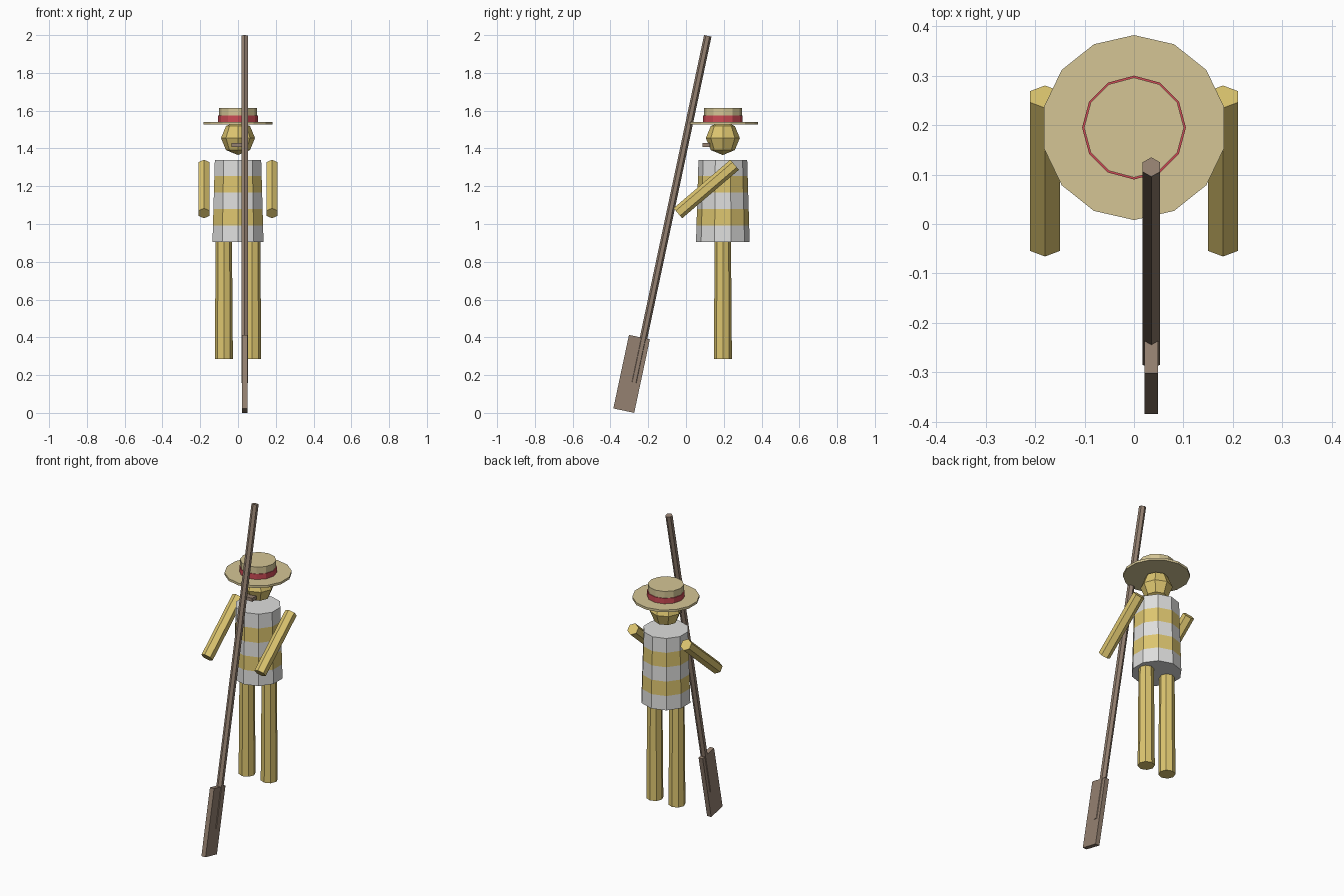
import bpy, bmesh
from math import radians, sin, cos
from mathutils import Matrix

if "Cube" in bpy.data.objects:
    bpy.data.objects.remove(bpy.data.objects["Cube"])


def material(name, rgb):
    m = bpy.data.materials.new(name)
    m.use_nodes = True
    m.diffuse_color = (*rgb, 1)
    m.node_tree.nodes["Principled BSDF"].inputs["Base Color"].default_value = (*rgb, 1)
    return m


yellow = material("warm yellow", (0.72, 0.56, 0.16))
straw = material("straw", (0.66, 0.56, 0.30))
white = material("off white", (0.73, 0.73, 0.72))
red = material("ribbon red", (0.60, 0.07, 0.09))
wood = material("brown wood", (0.30, 0.22, 0.165))

BODY_Y = 0.195


def finish(name, bm, mats, loc, tilt=0):
    """Turn a bmesh into an object; tilt leans its top towards +y."""
    mesh = bpy.data.meshes.new(name)
    bm.to_mesh(mesh)
    bm.free()
    for m in mats:
        mesh.materials.append(m)
    ob = bpy.data.objects.new(name, mesh)
    ob.location = loc
    ob.rotation_euler.x = -radians(tilt)
    bpy.context.collection.objects.link(ob)
    return ob


def rod(name, base, length, r0, r1, sides, mat, tilt=0):
    """Straight prism or taper rising from its base point."""
    bm = bmesh.new()
    bmesh.ops.create_cone(bm, cap_ends=True, segments=sides, radius1=r0, radius2=r1,
                          depth=length, matrix=Matrix.Translation((0, 0, length / 2)))
    return finish(name, bm, [mat], base, tilt)


def box(name, centre, size, mat, tilt=0):
    bm = bmesh.new()
    bmesh.ops.create_cube(bm, size=1, matrix=Matrix.Diagonal((*size, 1)))
    return finish(name, bm, [mat], centre, tilt)


# Legs and arms, mirrored left and right
for side, s in (("left", 1), ("right", -1)):
    rod(side + "_leg", (s * 0.075, BODY_Y, 0.285), 0.625, 0.048, 0.043, 8, yellow)
    rod(side + "_arm", (s * 0.18, -0.043, 1.057), 0.395, 0.035, 0.035, 6, yellow, 49.5)

# Striped torso: tapered prism cut into five bands
bm = bmesh.new()
height, bands = 0.435, 5
bmesh.ops.create_cone(bm, cap_ends=True, segments=10, radius1=0.142, radius2=0.129,
                      depth=height, matrix=Matrix.Translation((0, 0, height / 2)))
for i in range(1, bands):
    bmesh.ops.bisect_plane(bm, geom=bm.verts[:] + bm.edges[:] + bm.faces[:],
                           plane_co=(0, 0, height * i / bands), plane_no=(0, 0, 1))
for f in bm.faces:
    band = min(bands - 1, int(f.calc_center_median().z / height * bands))
    f.material_index = band % 2
finish("torso", bm, [white, yellow], (0, BODY_Y, 0.905))

# Head and mouth
bm = bmesh.new()
bmesh.ops.create_uvsphere(bm, u_segments=8, v_segments=4, radius=0.09)
finish("head", bm, [yellow], (0, BODY_Y, 1.455))
box("mouth", (0, 0.108, 1.417), (0.07, 0.04, 0.021), wood)

# Flat straw hat with ribbon
rod("hat_brim", (0, BODY_Y, 1.527), 0.014, 0.187, 0.187, 14, straw)
rod("hat_crown", (0, BODY_Y, 1.535), 0.08, 0.101, 0.101, 12, straw)
rod("hat_ribbon", (0, BODY_Y, 1.541), 0.033, 0.105, 0.105, 12, red)

# Leaning pole with paddle blade
LEAN = 12
rod("pole", (0.035, -0.275, 0.16), 1.877, 0.02, 0.02, 6, wood, LEAN)
box("paddle_blade", (0.035, -0.288, 0.2065), (0.028, 0.113, 0.398), wood, LEAN)
